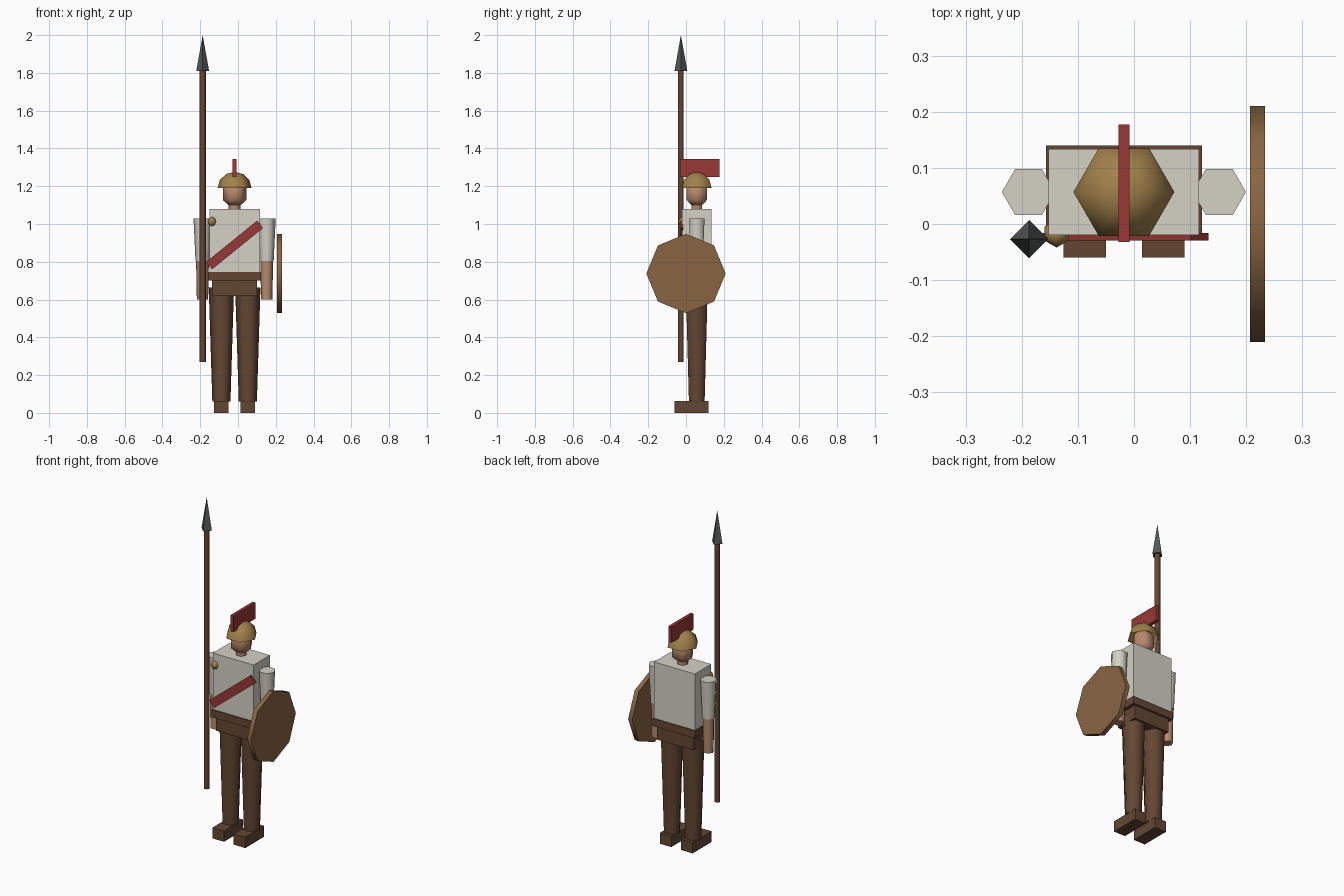
import bpy
import math
from mathutils import Vector

cube = bpy.data.objects.get("Cube")
if cube:
    bpy.data.objects.remove(cube, do_unlink=True)

CX, CY = -0.018, 0.057  # body axis


def material(name, rgb):
    m = bpy.data.materials.new(name)
    m.use_nodes = True
    m.diffuse_color = (*rgb, 1)
    bsdf = m.node_tree.nodes["Principled BSDF"]
    bsdf.inputs["Base Color"].default_value = (*rgb, 1)
    bsdf.inputs["Roughness"].default_value = 0.8
    return m


linen = material("linen white", (0.66, 0.64, 0.56))
brown = material("dark brown leather", (0.125, 0.062, 0.032))
wood = material("shield wood", (0.25, 0.13, 0.055))
bronze = material("bronze", (0.36, 0.22, 0.07))
red = material("red cloth", (0.31, 0.04, 0.035))
skin = material("skin", (0.48, 0.25, 0.15))
iron = material("dark iron", (0.09, 0.1, 0.095))


def finish(name, mat, smooth=None):
    ob = bpy.context.object
    ob.name = name
    ob.data.materials.clear()
    ob.data.materials.append(mat)
    if smooth:
        bpy.ops.object.shade_smooth_by_angle(angle=math.radians(smooth))
    return ob


def box(name, mat, x, y, z, tilt=0):
    """Box from (low, high) ranges, tilted about the y axis."""
    centre = [(a + b) / 2 for a, b in (x, y, z)]
    bpy.ops.mesh.primitive_cube_add(size=1, location=centre, rotation=(0, tilt, 0))
    bpy.context.object.scale = [b - a for a, b in (x, y, z)]
    return finish(name, mat)


def lathe(name, mat, x, y, profile, sides=6, smooth=65, phase=0.0):
    """Faceted turned shape from (radius, height) pairs, capped when not ending in a point."""
    verts, faces, rings = [], [], []
    for r, z in profile:
        count = sides if r > 0 else 1
        rings.append([len(verts) + i % count for i in range(sides)])
        for i in range(count):
            a = math.tau * i / sides + phase
            verts.append((r * math.cos(a), r * math.sin(a), z))
    for low, high in zip(rings, rings[1:]):
        for i in range(sides):
            j = (i + 1) % sides
            loop = [low[i], low[j], high[j], high[i]]
            faces.append(list(dict.fromkeys(loop)))
    if name != "helmet" and profile[0][0] > 0:
        faces.append(rings[0][::-1])
    if profile[-1][0] > 0:
        faces.append(rings[-1])
    mesh = bpy.data.meshes.new(name)
    mesh.from_pydata(verts, [], faces)
    ob = bpy.data.objects.new(name, mesh)
    bpy.context.collection.objects.link(ob)
    ob.location = (x, y, 0)
    bpy.ops.object.select_all(action="DESELECT")
    ob.select_set(True)
    bpy.context.view_layer.objects.active = ob
    return finish(name, mat, smooth)


def about(centre, half):
    return (centre - half, centre + half)


# Torso, belt and hips
box("torso", linen, about(CX, 0.134), about(CY, 0.077), (0.74, 1.08))
box("belt", brown, about(CX, 0.139), about(CY, 0.083), (0.70, 0.745))
box("hips", brown, about(CX, 0.119), about(CY, 0.07), (0.62, 0.70))

# Limbs, mirrored about the body axis
for side, s in (("left", 1), ("right", -1)):
    leg_x, arm_x = CX + s * 0.07, CX + s * 0.17
    lathe(side + "_leg", brown, leg_x, CY, [(0.048, 0.06), (0.067, 0.665)])
    box(side + "_boot", brown, about(leg_x, 0.038), (-0.06, 0.118), (0, 0.064))
    lathe(side + "_sleeve", linen, arm_x, CY, [(0.037, 0.805), (0.0475, 1.03)])
    lathe(side + "_forearm", skin, arm_x, CY, [(0.03, 0.60), (0.034, 0.81)])

# Head, helmet and crest
lathe("neck", skin, CX, CY, [(0.032, 1.07), (0.032, 1.13)])
lathe("head", skin, CX, CY,
      [(0, 1.095), (0.035, 1.102), (0.062, 1.127), (0.062, 1.195), (0.035, 1.225), (0, 1.235)],
      smooth=80)
dome = [(0.09 * math.cos(a), 1.19 + 0.086 * math.sin(a))
        for a in (0, math.pi / 6, math.pi / 3)]
lathe("helmet", bronze, CX, CY, dome + [(0, 1.276)], smooth=80)
box("helmet_crest", red, about(CX, 0.01), (-0.032, 0.177), (1.248, 1.343))

# Sash across the chest and its brooch
box("sash", red, about(CX, 0.174), (-0.029, -0.016), about(0.889, 0.025),
    tilt=-math.radians(39))
bpy.ops.mesh.primitive_uv_sphere_add(segments=6, ring_count=4, radius=0.025,
                                     location=(-0.138, -0.017, 1.013))
finish("brooch", bronze, 80)

# Spear
lathe("spear_shaft", brown, -0.187, -0.027, [(0.017, 0.27), (0.017, 1.82)])
lathe("spear_head", iron, -0.187, -0.027, [(0.034, 1.81), (0, 2.0)], sides=4, smooth=88)

# Round shield carried on the left
bpy.ops.mesh.primitive_cylinder_add(vertices=8, radius=0.21, depth=0.027,
                                    location=(0.22, 0, 0.738),
                                    rotation=(0, math.pi / 2, 0))
finish("shield", wood, 65)
